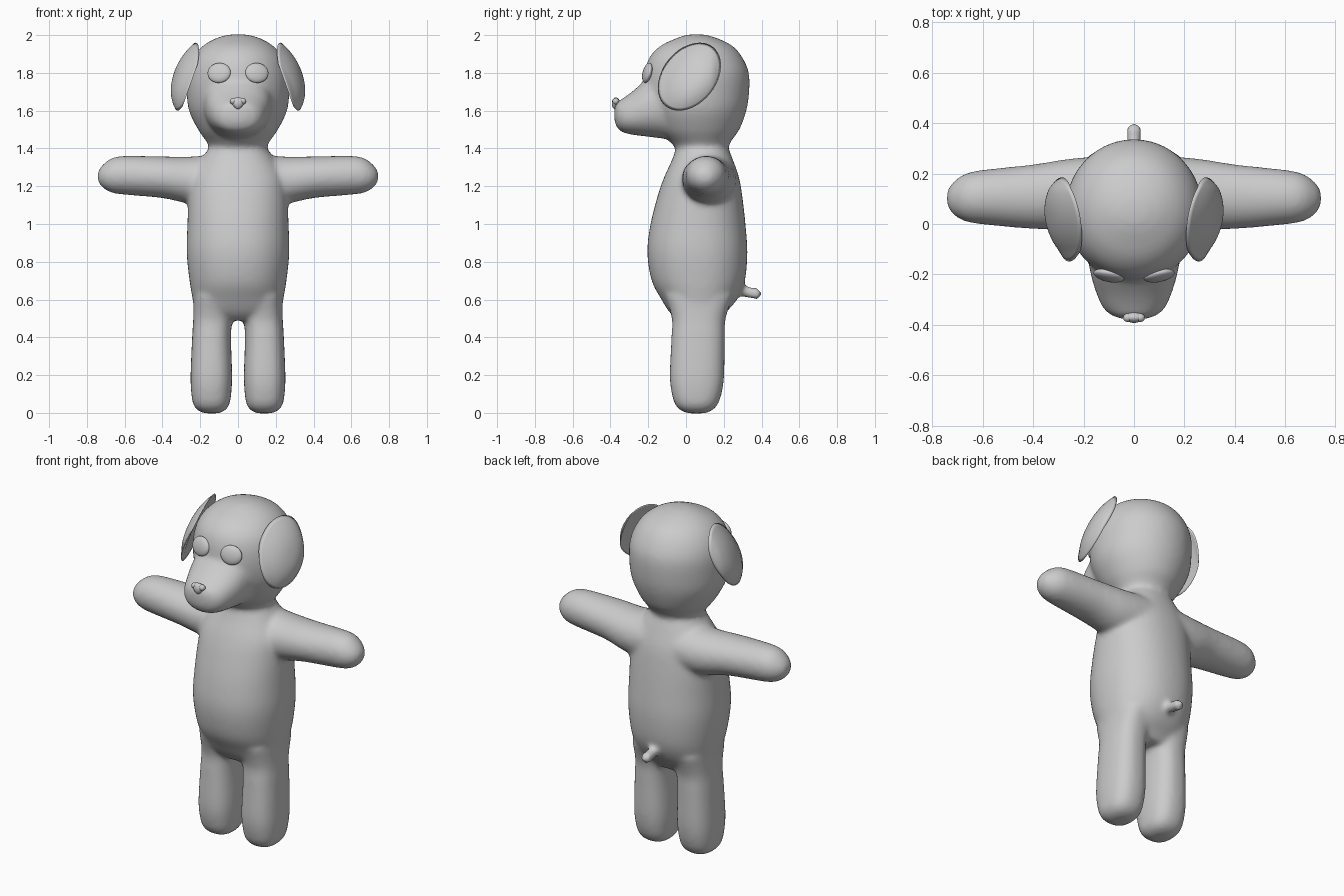
import bpy, bmesh, math
from mathutils import Vector

if "Cube" in bpy.data.objects:
    bpy.data.objects.remove(bpy.data.objects["Cube"])

AX = {'x': (0, 1, 2), 'y': (1, 0, 2), 'z': (2, 0, 1)}


def spline(secs, sub=6):
    out = []
    n = len(secs)
    for i in range(n - 1):
        p = [Vector(secs[max(0, min(n - 1, i + k))]) for k in (-1, 0, 1, 2)]
        for s in range(sub):
            t = s / sub
            out.append(0.5 * (2 * p[1] + (p[2] - p[0]) * t
                       + (2 * p[0] - 5 * p[1] + 4 * p[2] - p[3]) * t * t
                       + (3 * p[1] - p[0] - 3 * p[2] + p[3]) * t ** 3))
    return out + [Vector(secs[-1])]


def loft(bm, axis, secs, flip=1, power=2.2, n=40):
    """Skin rings given as (position, u min, u max, v min, v max) along an axis."""
    a, u, v = AX[axis]
    rings = []
    for t, u0, u1, v0, v1 in spline(secs):
        ring = []
        for k in range(n):
            c, s = math.cos(2 * math.pi * k / n), math.sin(2 * math.pi * k / n)
            co = [0, 0, 0]
            co[a] = t
            co[u] = (u0 + u1) / 2 + (u1 - u0) / 2 * math.copysign(abs(c) ** (2 / power), c)
            co[v] = (v0 + v1) / 2 + (v1 - v0) / 2 * math.copysign(abs(s) ** (2 / power), s)
            co[0] *= flip
            ring.append(bm.verts.new(co))
        rings.append(ring)
    faces = [bm.faces.new(rings[0]), bm.faces.new(rings[-1])]
    for r, q in zip(rings, rings[1:]):
        for k in range(n):
            faces.append(bm.faces.new((r[k], r[(k + 1) % n], q[(k + 1) % n], q[k])))
    bmesh.ops.recalc_face_normals(bm, faces=faces)


def finish(name, bm):
    me = bpy.data.meshes.new(name)
    bm.to_mesh(me)
    bm.free()
    me.shade_smooth()
    ob = bpy.data.objects.new(name, me)
    bpy.context.collection.objects.link(ob)
    return ob


def ball(name, loc, scale, rot=(0, 0, 0)):
    bm = bmesh.new()
    bmesh.ops.create_uvsphere(bm, u_segments=32, v_segments=20, radius=1)
    ob = finish(name, bm)
    ob.location, ob.scale, ob.rotation_euler = loc, scale, rot
    return ob


# Body: torso, skull, muzzle, limbs and tail, fused into one soft skin
bm = bmesh.new()
loft(bm, 'z', [(.49, -.15, .15, -.04, .18), (.53, -.225, .225, -.085, .21),
               (.6, -.24, .24, -.13, .27), (.7, -.257, .257, -.182, .312),
               (.85, -.272, .272, -.205, .325), (1.0, -.268, .268, -.188, .315),
               (1.15, -.262, .262, -.15, .298), (1.25, -.25, .25, -.115, .28),
               (1.35, -.19, .19, -.07, .245), (1.42, -.145, .145, -.05, .22),
               (1.5, -.14, .14, -.05, .22)])
loft(bm, 'z', [(1.40, -.145, .145, -.05, .22), (1.44, -.17, .17, -.09, .24),
               (1.5, -.212, .212, -.15, .283), (1.6, -.26, .26, -.2, .32),
               (1.7, -.272, .272, -.225, .335), (1.8, -.268, .268, -.22, .333),
               (1.88, -.24, .24, -.195, .3), (1.94, -.19, .19, -.14, .25),
               (1.98, -.125, .125, -.06, .175), (2.0, -.06, .06, .0, .11),
               (2.005, -.01, .01, .045, .065)], power=2)
loft(bm, 'y', [(.05, -.18, .18, 1.44, 1.88), (-.1, -.185, .185, 1.45, 1.84),
               (-.2, -.172, .172, 1.462, 1.775), (-.28, -.148, .148, 1.472, 1.705),
               (-.335, -.122, .122, 1.485, 1.665), (-.365, -.085, .085, 1.51, 1.645),
               (-.38, -.03, .03, 1.55, 1.61)])
for side in (1, -1):
    loft(bm, 'x', [(.1, -.03, .27, 1.09, 1.37), (.25, -.022, .26, 1.105, 1.357),
                   (.4, -.02, .237, 1.137, 1.358), (.6, -.002, .215, 1.155, 1.361),
                   (.67, .01, .2, 1.166, 1.348), (.715, .035, .17, 1.19, 1.315),
                   (.738, .065, .14, 1.22, 1.285), (.745, .095, .11, 1.245, 1.26)],
         side, 2)
    loft(bm, 'z', [(-.003, .11, .17, .02, .09), (.008, .075, .205, -.02, .13),
                   (.04, .047, .235, -.055, .165), (.1, .036, .247, -.075, .188),
                   (.2, .031, .251, -.086, .202), (.4, .037, .243, -.077, .205),
                   (.5, .03, .237, -.075, .21), (.62, .02, .235, -.11, .25)], side, 2.5)
loft(bm, 'y', [(.25, -.03, .03, .625, .695), (.345, -.029, .029, .605, .665),
               (.375, -.034, .034, .598, .664), (.393, -.022, .022, .608, .65),
               (.401, -.005, .005, .625, .635)], 1, 2)
body = finish("plush_body", bm)
rm = body.modifiers.new("fuse", 'REMESH')
rm.mode, rm.voxel_size, rm.use_smooth_shade = 'VOXEL', .0125, True
sm = body.modifiers.new("soften", 'SMOOTH')
sm.factor, sm.iterations = .5, 14


# Ears: domed egg-shaped flaps hanging from the top of the head
def ear(name, side, n=48, rings=12):
    bm = bmesh.new()

    def point(r, k, bulge):
        a = 2 * math.pi * k / n
        dz = .18 * math.sin(a)
        y = .018 + .055 * math.sin(a) * r + .158 * math.cos(a) * r
        z = 1.78 + dz * r
        edge = .205 + (1.955 - z) * .355 + max(-.03, min(.04, y * .28))
        return bm.verts.new((side * (edge + bulge * (1 - r ** 2.4)), y, z))

    rim = [point(1, k, 0) for k in range(n)]
    for bulge in (.062, .012):
        prev = rim
        for j in range(rings - 1, 0, -1):
            cur = [point(j / rings, k, bulge) for k in range(n)]
            for k in range(n):
                bm.faces.new((prev[k], prev[(k + 1) % n], cur[(k + 1) % n], cur[k]))
            prev = cur
        tip = point(0, 0, bulge)
        for k in range(n):
            bm.faces.new((prev[k], prev[(k + 1) % n], tip))
    bmesh.ops.recalc_face_normals(bm, faces=bm.faces)
    return finish(name, bm)


# Paired ears and eyes
for label, s in (("right", 1), ("left", -1)):
    ear("ear_" + label, s)
    ball("eye_" + label, (s * .1, -.205, 1.8), (.062, .022, .054),
         (math.radians(-14), 0, s * math.radians(12)))

# Nose: small rounded triangle with two nostril lobes
nose = ball("nose", (0, -.371, 1.638), (.04, .022, .032))
for v in nose.data.vertices:
    v.co.x *= .8 + .35 * v.co.z
for label, s in (("right", 1), ("left", -1)):
    ball("nostril_" + label, (s * .025, -.372, 1.65), (.018, .017, .017))
